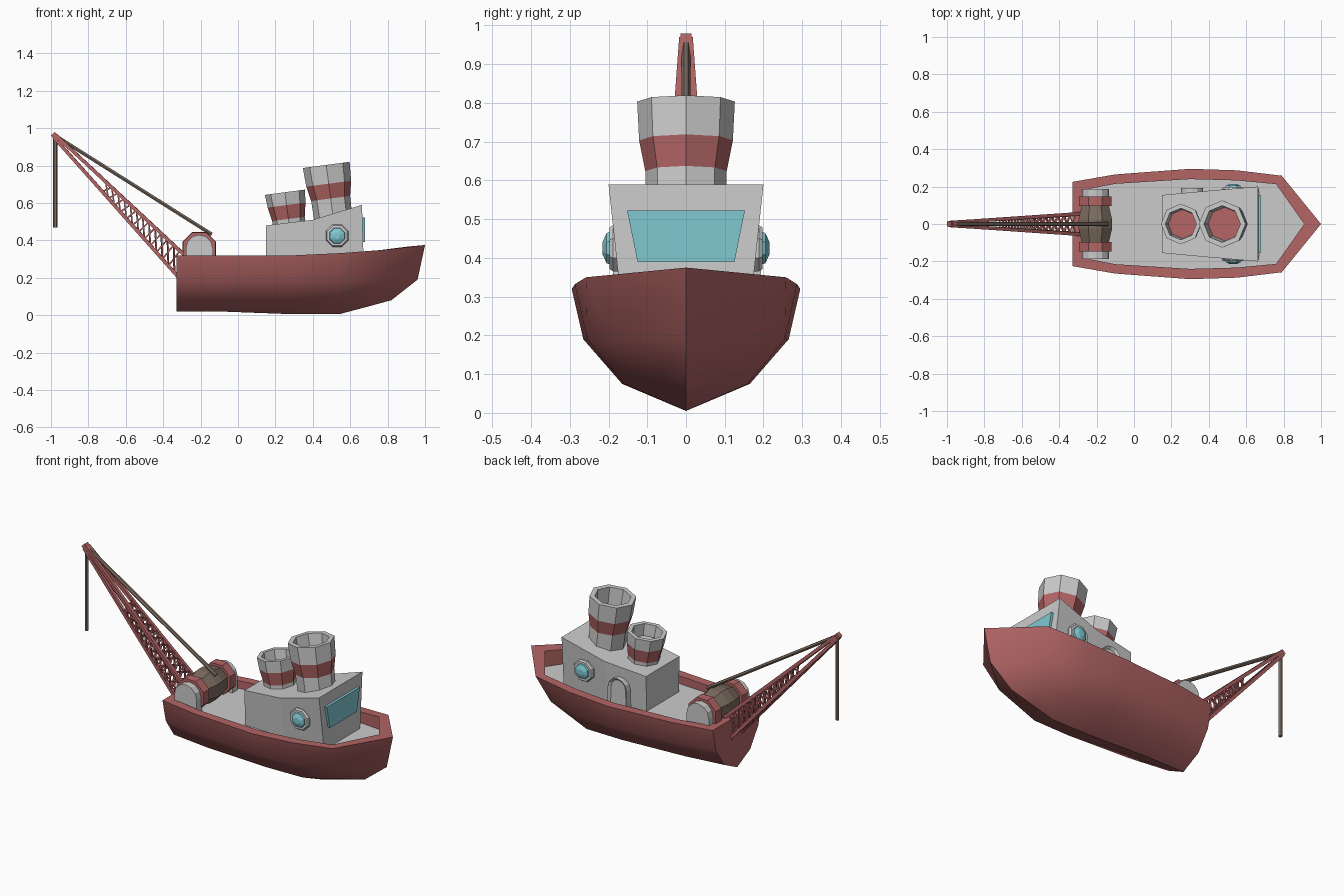
import bpy, bmesh, math
from mathutils import Matrix, Vector

if "Cube" in bpy.data.objects:
    bpy.data.objects.remove(bpy.data.objects["Cube"])


def material(name, rgb):
    m = bpy.data.materials.new(name)
    m.diffuse_color = (*rgb, 1)
    m.use_nodes = True
    m.node_tree.nodes["Principled BSDF"].inputs["Base Color"].default_value = m.diffuse_color
    return m


RED = material("red_paint", (0.45, 0.13, 0.13))
CYAN = material("cyan_glass", (0.22, 0.58, 0.64))
BROWN = material("brown_rope", (0.20, 0.15, 0.115))


def finish(name, bm, mat=None, smooth=None):
    bmesh.ops.remove_doubles(bm, verts=bm.verts, dist=1e-5)
    bmesh.ops.recalc_face_normals(bm, faces=bm.faces)
    me = bpy.data.meshes.new(name)
    bm.to_mesh(me)
    bm.free()
    ob = bpy.data.objects.new(name, me)
    bpy.context.collection.objects.link(ob)
    if mat:
        me.materials.append(mat)
    if smooth:
        bpy.ops.object.select_all(action='DESELECT')
        ob.select_set(True)
        bpy.context.view_layer.objects.active = ob
        bpy.ops.object.shade_smooth_by_angle(angle=math.radians(smooth))
    return ob


def add_face(bm, pts):
    keep = []
    for p in pts:
        if p not in keep:
            keep.append(p)
    if len(keep) > 2:
        bm.faces.new([bm.verts.new(p) for p in keep])


def loft(bm, rows, closed=False):
    for a, b in zip(rows, rows[1:]):
        n = len(a)
        for i in range(n if closed else n - 1):
            j = (i + 1) % n
            add_face(bm, [a[i], a[j], b[j], b[i]])


def lathe(name, profile, n, matrix, mat=None, caps=True, turn=0.0):
    bm = bmesh.new()
    rows = [[tuple(matrix @ Vector((r * math.cos(2 * math.pi * (k + turn) / n),
                                    r * math.sin(2 * math.pi * (k + turn) / n), h)))
             for k in range(n)] for r, h in profile]
    loft(bm, rows, True)
    if caps:
        add_face(bm, rows[0])
        add_face(bm, rows[-1])
    return finish(name, bm, mat)


def arch(name, cx, half, z0, ztop, y0, y1, mat=None, inset=0.0):
    pts = [(cx + half, z0)]
    for k in range(7):
        a = math.pi * k / 6
        pts.append((cx + half * math.cos(a), ztop - half + half * math.sin(a)))
    pts.append((cx - half, z0))
    bm = bmesh.new()
    rows = [[(x, y, z) for x, z in pts] for y in (y0, y1)]
    loft(bm, rows, True)
    add_face(bm, rows[0])
    add_face(bm, rows[1])
    if inset:
        bmesh.ops.remove_doubles(bm, verts=bm.verts, dist=1e-5)
        bmesh.ops.recalc_face_normals(bm, faces=bm.faces)
        outer = [f for f in bm.faces if f.normal.y > 0.9]
        bmesh.ops.inset_region(bm, faces=outer, thickness=inset, depth=-0.012)
    return finish(name, bm, mat)


def beam(bm, a, b, r, n=4):
    a, b = Vector(a), Vector(b)
    d = b - a
    m = Matrix.Translation((a + b) / 2) @ d.to_track_quat('Z', 'Y').to_matrix().to_4x4() \
        @ Matrix.Rotation(math.pi / n, 4, 'Z')
    bmesh.ops.create_cone(bm, cap_ends=True, segments=n, radius1=r, radius2=r,
                          depth=d.length, matrix=m)


# Hull half sections: keel, chine, middle, gunwale
DECK = 0.275
outer = [
    [(-.33, 0, .02), (-.33, .12, .08), (-.33, .195, .19), (-.33, .225, .32)],
    [(-.10, 0, .02), (-.10, .15, .08), (-.10, .235, .19), (-.10, .265, .32)],
    [(.30, 0, .005), (.30, .165, .075), (.30, .265, .19), (.30, .295, .32)],
    [(.54, 0, .005), (.53, .16, .075), (.54, .255, .19), (.55, .287, .332)],
    [(.68, 0, .042), (.68, .085, .078), (.74, .19, .19), (.79, .258, .35)],
    [(.82, 0, .08), (.82, 0, .08), (.96, 0, .19), (1.0, 0, .375)],
]
inner = [(-.28, .18, .32), (-.10, .215, .32), (.30, .24, .32), (.55, .233, .332),
         (.76, .213, .348), (.91, 0, .367)]
rim = [s[-1] for s in outer]
floor = [(x, y, DECK) for x, y, z in inner]
bm = bmesh.new()
loft(bm, outer)
stern_rim, stern_in, stern_floor = (-.33, 0, .32), (-.28, 0, .32), (-.28, 0, DECK)
loft(bm, [[stern_rim] + rim, [stern_in] + inner, [stern_floor] + floor])
add_face(bm, outer[0] + [stern_rim])
dup = bmesh.ops.duplicate(bm, geom=bm.verts[:] + bm.edges[:] + bm.faces[:])["geom"]
for v in dup:
    if isinstance(v, bmesh.types.BMVert):
        v.co.y *= -1
finish("hull", bm, RED, 35)

# Deck
bm = bmesh.new()
add_face(bm, floor + [(x, -y, z) for x, y, z in reversed(floor)])
finish("deck", bm)

# Cabin with sloping roof
bm = bmesh.new()
sections = [(.15, .155, .48, .15, .148), (.40, .178, .51, .40, .157), (.663, .2, .59, .672, .166)]
rows = [[(xt, -yt, zt), (xt, yt, zt), (xb, yb, DECK), (xb, -yb, DECK)]
        for xt, yt, zt, xb, yb in sections]
loft(bm, rows, True)
add_face(bm, rows[0])
add_face(bm, rows[-1])
finish("cabin", bm)

# Front window
bm = bmesh.new()
rows = [[(x, -.125, .39), (x, .125, .39), (x, .152, .522), (x, -.152, .522)] for x in (.655, .68)]
loft(bm, rows, True)
add_face(bm, rows[0])
add_face(bm, rows[1])
finish("front_window", bm, CYAN)

# Portholes on both sides
for side, s in (("right", -1), ("left", 1)):
    m = Matrix.Translation((.53, 0, .425)) @ Matrix.Rotation(-s * math.pi / 2, 4, 'X')
    lathe(f"porthole_frame_{side}", [(.065, .15), (.065, .188), (.058, .197), (.046, .197)],
          8, m, turn=.5)
    lathe(f"porthole_glass_{side}", [(.048, .19), (.042, .205), (.018, .215)], 8, m, CYAN, turn=.5)

# Door on the left side of the cabin
arch("door", .31, .06, DECK, .44, .13, .193, inset=.014)


# Leaning funnels
def funnel(name, x, z, h1, h2, h3, r1, r2, r3):
    m = Matrix.Translation((x, 0, z)) @ Matrix.Rotation(math.radians(-7.5), 4, 'Y')
    lathe(name + "_neck", [(r1 * .97, 0), (r1, h1)], 8, m)
    lathe(name + "_band", [(r1, h1), (r2, h2)], 8, m, RED)
    lathe(name + "_top", [(r2, h2), (r3, h3), (r3 * .78, h3), (r3 * .7, h2 - .02)], 8, m)


funnel("large_funnel", .513, .49, .135, .215, .316, .105, .121, .126)
funnel("small_funnel", .278, .45, .065, .14, .209, .088, .102, .108)

# Winch: barrel, rings and bearing supports
winch = Matrix.Translation((-.207, 0, .355)) @ Matrix.Rotation(math.pi / 2, 4, 'X')
lathe("winch_barrel", [(.078, -.1), (.097, -.025), (.097, .025), (.078, .1)], 8, winch, BROWN, turn=.5)
for side, s in (("right", -1), ("left", 1)):
    lathe(f"winch_ring_{side}", [(.095, s * .095), (.095, s * .148)], 8, winch, RED, turn=.5)
    arch(f"winch_support_{side}", -.207, .072, DECK, .43, s * .14, s * .188)

# Lattice boom: four chords and crossed braces on every side
bm = bmesh.new()
corners = [((-.29, -.055, .325), (-.975, -.008, .963)), ((-.29, .055, .325), (-.975, .008, .963)),
           ((-.32, .05, .205), (-.985, .008, .952)), ((-.32, -.05, .205), (-.985, -.008, .952))]
chords = [(Vector(a), Vector(b)) for a, b in corners]
for a, b in chords:
    beam(bm, a, b, .013)
STEPS = 12
for i in range(4):
    p, q = chords[i], chords[(i + 1) % 4]
    for k in range(STEPS):
        t0, t1 = .03 + .58 * k / STEPS, .03 + .58 * (k + 1) / STEPS
        beam(bm, p[0].lerp(p[1], t0), q[0].lerp(q[1], t1), .0055)
        beam(bm, q[0].lerp(q[1], t0), p[0].lerp(p[1], t1), .0055)
beam(bm, (-.965, 0, .942), (-.99, 0, .97), .02)
finish("boom", bm, RED)

# Ropes
bm = bmesh.new()
beam(bm, (-.977, 0, .96), (-.14, 0, .432), .011, 6)
beam(bm, (-.977, 0, .96), (-.977, 0, .47), .011, 6)
finish("ropes", bm, BROWN)
